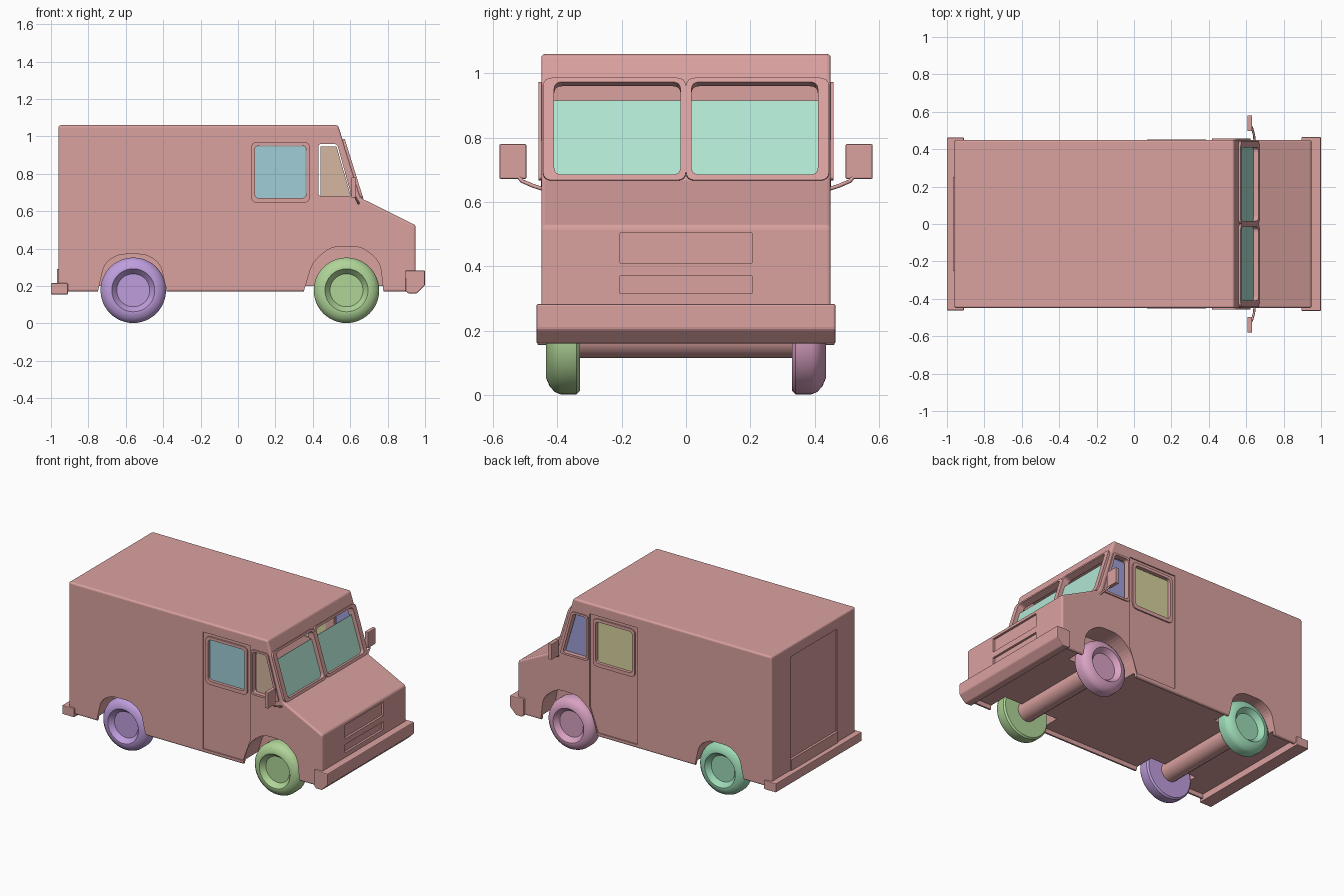
import bpy, bmesh, math
from mathutils import Matrix, Vector

if "Cube" in bpy.data.objects:
    bpy.data.objects.remove(bpy.data.objects["Cube"])


def plane(origin, u, v):
    u, v = Vector(u).normalized(), Vector(v).normalized()
    m = Matrix((u, v, u.cross(v))).transposed().to_4x4()
    m.translation = origin
    return m


MID = plane((0, 0, 0), (1, 0, 0), (0, 0, 1))          # side profile, extruded along y
SIDE = plane((0, -0.45, 0), (1, 0, 0), (0, 0, 1))     # flank, outward -y
NOSE = plane((0.95, 0, 0), (0, 1, 0), (0, 0, 1))
TAIL = plane((-0.96, 0, 0), (0, -1, 0), (0, 0, 1))
SCREEN = plane((0.657, 0, 0.67), (0, 1, 0), (-0.122, 0, 0.39))


# Materials
def material(name, *rgb):
    m = bpy.data.materials.new(name)
    m.diffuse_color = (*rgb, 1)
    m.use_nodes = True
    m.node_tree.nodes["Principled BSDF"].inputs["Base Color"].default_value = m.diffuse_color
    return m


PAINT = material("body_paint", 0.70, 0.36, 0.35)
GREEN = material("green", 0.43, 0.66, 0.31)
PURPLE = material("purple", 0.52, 0.34, 0.72)
PINK = material("pink", 0.69, 0.36, 0.54)
MINT = material("mint", 0.33, 0.69, 0.46)
TEAL_GLASS = material("teal_glass", 0.35, 0.61, 0.67)
OLIVE_GLASS = material("olive_glass", 0.67, 0.65, 0.34)
TAN_GLASS = material("tan_glass", 0.67, 0.47, 0.35)
BLUE_GLASS = material("blue_glass", 0.35, 0.35, 0.70)
SCREEN_GLASS = material("screen_glass", 0.44, 0.79, 0.65)


def rect(x0, y0, x1, y1):
    return [(x0, y0), (x1, y0), (x1, y1), (x0, y1)]


def rounded(pts, r, n=4):
    out = []
    for i, p in enumerate(pts):
        p = Vector(p)
        a = p + (Vector(pts[i - 1]) - p).normalized() * r
        b = p + (Vector(pts[(i + 1) % len(pts)]) - p).normalized() * r
        for k in range(n + 1):
            t = k / n
            out.append(a * (1 - t) ** 2 + p * 2 * t * (1 - t) + b * t * t)
    return out


def finish(name, bm, mirror=False, bevel=0, segs=2, mats=(PAINT,)):
    """Make the object; a second material colours the mirrored copy."""
    bmesh.ops.recalc_face_normals(bm, faces=bm.faces)
    if bevel:
        edges = [e for e in bm.edges if e.calc_face_angle(0) > math.radians(30)]
        bmesh.ops.bevel(bm, geom=edges, offset=bevel, segments=segs, profile=0.5, affect='EDGES')
    if mirror:
        copy = bmesh.ops.duplicate(bm, geom=bm.verts[:] + bm.edges[:] + bm.faces[:])['geom']
        for v in copy:
            if isinstance(v, bmesh.types.BMVert):
                v.co.y *= -1
        faces = [f for f in copy if isinstance(f, bmesh.types.BMFace)]
        bmesh.ops.reverse_faces(bm, faces=faces)
        for f in faces:
            f.material_index = len(mats) - 1
    me = bpy.data.meshes.new(name)
    bm.to_mesh(me)
    bm.free()
    for m in mats:
        me.materials.append(m)
    ob = bpy.data.objects.new(name, me)
    bpy.context.collection.objects.link(ob)
    return ob


def prism(name, m, pts, w0, w1, hole=None, **kw):
    """Extrude a 2D outline (optionally a ring with a hole) between two depths."""
    bm = bmesh.new()
    n = len(pts)

    def loop(ps, w):
        return [bm.verts.new(m @ Vector((p[0], p[1], w))) for p in ps]
    a, b = loop(pts, w0), loop(pts, w1)
    pairs = [(a, b)]
    if hole:
        c, d = loop(hole, w0), loop(hole, w1)
        pairs += [(b, d), (d, c), (c, a)]
    else:
        bm.faces.new(a)
        bm.faces.new(b)
    for p, q in pairs:
        for i in range(n):
            j = (i + 1) % n
            bm.faces.new((p[i], p[j], q[j], q[i]))
    return finish(name, bm, **kw)


def smooth(ob, angle=30):
    bpy.ops.object.select_all(action='DESELECT')
    ob.select_set(True)
    bpy.context.view_layer.objects.active = ob
    bpy.ops.object.shade_smooth_by_angle(angle=math.radians(angle))


# Body shell
body = prism("body", MID, [(-0.96, 0.17), (-0.96, 1.06), (0.535, 1.06), (0.657, 0.67),
                           (0.95, 0.525), (0.95, 0.17)], -0.45, 0.45, bevel=0.012, segs=3)

door = [(0.05, 0.195), (0.35, 0.195), (0.41, 0.36), (0.41, 0.99), (0.05, 0.99)]
door_win = rounded(rect(0.09, 0.67, 0.365, 0.95), 0.025)
quarter = rounded([(0.43, 0.68), (0.607, 0.68), (0.53, 0.96), (0.43, 0.96)], 0.018)
front_arch = rounded([(0.33, 0.1), (0.40, 0.33), (0.50, 0.412), (0.66, 0.412),
                      (0.76, 0.33), (0.785, 0.1)], 0.05)
rear_arch = rounded([(-0.765, 0.1), (-0.715, 0.32), (-0.64, 0.37), (-0.49, 0.37),
                     (-0.415, 0.32), (-0.365, 0.1)], 0.04)
screen = rounded(rect(0.017, 0.012, 0.41, 0.314), 0.025)

# Cutters: cabin, floor recess, wheel wells, doors, windows, grille slots
cutters = [
    prism("cabin_cut", MID, [(-0.93, 0.45), (-0.93, 1.03), (0.51, 1.03), (0.625, 0.665),
                             (0.625, 0.45)], -0.42, 0.42),
    prism("floor_cut", MID, rect(-0.94, 0.1, 0.93, 0.2), -0.43, 0.43),
    prism("front_well_cut", SIDE, front_arch, -0.15, 0.05, mirror=True),
    prism("rear_well_cut", SIDE, rear_arch, -0.15, 0.05, mirror=True),
    prism("door_cut", SIDE, door, -0.008, 0.05, mirror=True),
    prism("door_window_cut", SIDE, door_win, -0.06, 0.06, mirror=True),
    prism("quarter_window_cut", SIDE, quarter, -0.06, 0.06, mirror=True),
    prism("windshield_cut", SCREEN, screen, -0.06, 0.05, mirror=True),
    prism("rear_door_cut", TAIL, rect(-0.25, 0.27, 0.25, 0.985), -0.008, 0.05),
    prism("upper_grille_cut", NOSE, rect(-0.205, 0.41, 0.205, 0.503), -0.015, 0.05),
    prism("lower_grille_cut", NOSE, rect(-0.205, 0.315, 0.205, 0.37), -0.015, 0.05),
]
bpy.context.view_layer.objects.active = body
for c in cutters:
    c.hide_render = True
    mod = body.modifiers.new(c.name, 'BOOLEAN')
    mod.operation, mod.solver, mod.object = 'DIFFERENCE', 'EXACT', c
    bpy.ops.object.modifier_apply(modifier=mod.name)
    bpy.data.objects.remove(c)

# Window frames
prism("door_window_frame", SIDE, rounded(rect(0.07, 0.645, 0.385, 0.97), 0.035), -0.012, 0.001,
      hole=door_win, mirror=True)
prism("quarter_window_frame", SIDE,
      rounded([(0.418, 0.666), (0.628, 0.666), (0.543, 0.973), (0.418, 0.973)], 0.02),
      -0.01, 0.008, hole=quarter, mirror=True)
prism("windshield_frame", SCREEN, rounded(rect(0.0, -0.006, 0.445, 0.328), 0.03), -0.01, 0.012,
      hole=screen, mirror=True)

# Glass panes
prism("door_glass", SIDE, rect(0.091, 0.671, 0.36, 0.945), -0.024, -0.018, mirror=True,
      mats=(TEAL_GLASS, OLIVE_GLASS))
prism("quarter_glass", SIDE, [(0.44, 0.682), (0.603, 0.682), (0.527, 0.945), (0.44, 0.945)],
      -0.024, -0.018, mirror=True, mats=(TAN_GLASS, BLUE_GLASS))
prism("windshield_glass", SCREEN, rect(0.017, 0.012, 0.41, 0.262), -0.02, -0.014, mirror=True,
      mats=(SCREEN_GLASS,))

# Bumpers and rear step
prism("front_bumper", MID, [(0.895, 0.175), (0.91, 0.16), (0.955, 0.16), (1.0, 0.205),
                            (1.0, 0.283), (0.895, 0.283)], -0.465, 0.465, bevel=0.006)
prism("rear_bumper", MID, rect(-1.0, 0.155, -0.91, 0.215), -0.462, 0.462, bevel=0.004)
prism("rear_step", MID, rect(-0.968, 0.21, -0.95, 0.29), -0.25, 0.25)


# Wheels, lathed around their axle
def wheel(name, x, side, mat):
    prof = [(0, .33), (.165, .33), (.175, .34), (.175, .39), (.168, .408), (.15, .424),
            (.125, .435), (.115, .435), (.088, .402), (0, .402)]
    bm = bmesh.new()
    vs = [bm.verts.new((r, 0, y)) for r, y in prof]
    es = [bm.edges.new(e) for e in zip(vs, vs[1:])]
    bmesh.ops.spin(bm, geom=vs + es, axis=(0, 0, 1), cent=(0, 0, 0), angle=2 * math.pi,
                   steps=48, use_merge=True)
    bmesh.ops.remove_doubles(bm, verts=bm.verts, dist=1e-5)
    for v in bm.verts:
        v.co = (x + v.co.x, side * v.co.z, 0.177 + v.co.y)
    smooth(finish(name, bm, mats=(mat,)), 35)


for label, x, right, left in (("front", 0.58, GREEN, PINK), ("rear", -0.56, PURPLE, MINT)):
    wheel(label + "_right_wheel", x, -1, right)
    wheel(label + "_left_wheel", x, 1, left)
    # Axle
    ring = [(x + 0.065 * math.cos(t * math.pi / 8), 0.18 + 0.065 * math.sin(t * math.pi / 8))
            for t in range(16)]
    smooth(prism(label + "_axle", MID, ring, -0.335, 0.335))

# Side mirrors with bent arms
MIRROR = plane((0.618, 0, 0), (0, 1, 0), (0, 0, 1))
prism("side_mirror", MIRROR, rect(-0.58, 0.672, -0.496, 0.78), -0.012, 0.014,
      bevel=0.004, mirror=True)
for s, side in ((-1, "right"), (1, "left")):
    cu = bpy.data.curves.new(side + "_mirror_arm", 'CURVE')
    cu.dimensions, cu.bevel_depth, cu.bevel_resolution = '3D', 0.006, 2
    cu.use_fill_caps = True
    cu.materials.append(PAINT)
    path = [(0.645, 0.435, 0.637), (0.642, 0.475, 0.65), (0.632, 0.51, 0.665), (0.622, 0.53, 0.69)]
    sp = cu.splines.new('POLY')
    sp.points.add(len(path) - 1)
    for p, (x, y, z) in zip(sp.points, path):
        p.co = (x, s * y, z, 1)
    bpy.context.collection.objects.link(bpy.data.objects.new(side + "_mirror_arm", cu))
